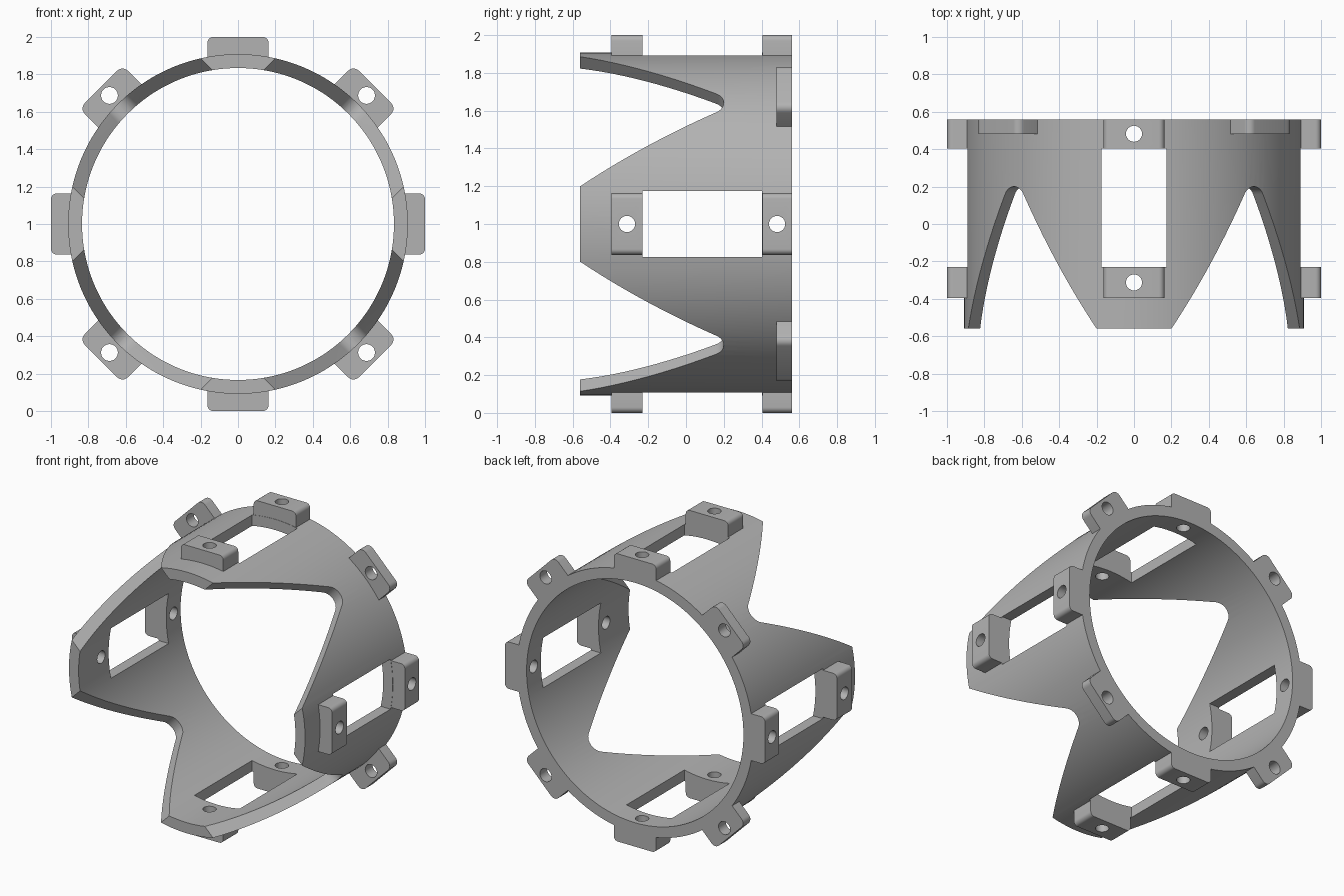
import bpy, bmesh, math
from mathutils import Matrix, Vector

cube = bpy.data.objects.get("Cube")
if cube:
    bpy.data.objects.remove(cube, do_unlink=True)

OUTER, INNER, HALF = 0.908, 0.834, 0.56
HOLE = 0.043

grey = bpy.data.materials.new("light_grey")
grey.use_nodes = True
colour = (0.45, 0.45, 0.45, 1)
grey.diffuse_color = colour
grey.node_tree.nodes["Principled BSDF"].inputs["Base Color"].default_value = colour


def arc(cu, cv, r, a0, a1, n):
    """Points on an arc, angles in degrees."""
    return [(cu + r * math.cos(math.radians(a0 + (a1 - a0) * i / n)),
             cv + r * math.sin(math.radians(a0 + (a1 - a0) * i / n))) for i in range(n + 1)]


def circle(cu, cv, r, n):
    return arc(cu, cv, r, 0, 360, n)[:-1]


def prism(name, outline, start, end, along, turn=0):
    """Extrude an outline along the ring axis (y) or radially (z), then turn it round the ring."""
    bm = bmesh.new()
    if along == "y":
        pts = [Vector((u, start, v)) for u, v in outline]
        depth = Vector((0, end - start, 0))
    else:
        pts = [Vector((u, v, start)) for u, v in outline]
        depth = Vector((0, 0, end - start))
    face = bm.faces.new([bm.verts.new(p) for p in pts])
    top = bmesh.ops.extrude_face_region(bm, geom=[face])["geom"]
    bmesh.ops.translate(bm, vec=depth, verts=[g for g in top if isinstance(g, bmesh.types.BMVert)])
    bmesh.ops.recalc_face_normals(bm, faces=bm.faces)
    bm.transform(Matrix.Translation((0, 0, 1)) @ Matrix.Rotation(math.radians(turn), 4, "Y"))
    mesh = bpy.data.meshes.new(name)
    bm.to_mesh(mesh)
    bm.free()
    mesh.materials.append(grey)
    obj = bpy.data.objects.new(name, mesh)
    bpy.context.collection.objects.link(obj)
    return obj


def cut(obj, *shape):
    """Subtract a prism and bake the result."""
    cutter = prism("cutter", *shape)
    mod = obj.modifiers.new("cut", "BOOLEAN")
    mod.operation, mod.solver, mod.object = "DIFFERENCE", "EXACT", cutter
    graph = bpy.context.evaluated_depsgraph_get()
    mesh = bpy.data.meshes.new_from_object(obj.evaluated_get(graph))
    obj.modifiers.clear()
    obj.data = mesh
    bpy.data.objects.remove(cutter, do_unlink=True)


def lug_outline(half, top, r):
    """Block with two rounded outer corners."""
    return ([(-half, 0.84), (half, 0.84)] + arc(half - r, top - r, r, 0, 90, 6)
            + arc(r - half, top - r, r, 90, 180, 6))


def rectangle(half, low, high):
    return [(-half, low), (half, low), (half, high), (-half, high)]


# Tubular body
body = prism("ring_body", circle(0, 0, OUTER, 144), -HALF, HALF, "y")
cut(body, circle(0, 0, INNER, 144), -1, 1, "y")

# Four rounded V notches on the diagonals
apex, radius, bottom = 0.28, 0.08, -0.7
spread = (apex - bottom) * math.tan(math.radians(30))
notch = [(-spread, bottom), (spread, bottom)] + arc(0, apex - 2 * radius, radius, 30, 150, 14)
for turn in (45, 135, 225, 315):
    cut(body, notch, 0.3, 1.2, "z", turn)

parts = [body]
seat = circle(0, 0, OUTER - 0.002, 144)
sides = {0: "top", 90: "left", 180: "bottom", 270: "right"}
for turn, side in sides.items():
    # Window and screw holes through the wall
    cut(body, rectangle(0.174, -0.23, 0.403), 0.5, 1.2, "z", turn)
    # Two radial lugs per finger
    for place, y0, y1 in (("front", -0.395, -0.23), ("back", 0.405, HALF)):
        hole = circle(0, (y0 + y1) / 2, HOLE, 24)
        cut(body, hole, 0.5, 1.2, "z", turn)
        lug = prism(f"{side}_{place}_lug", lug_outline(0.163, 1.0, 0.03), y0, y1, "y", turn)
        cut(lug, seat, -1, 1, "y")
        cut(lug, hole, 0.5, 1.2, "z", turn)
        parts.append(lug)

# Thin flange lugs on the diagonals at the back
for turn, side in {45: "upper_left", 135: "lower_left", 225: "lower_right", 315: "upper_right"}.items():
    lug = prism(f"{side}_flange_lug", lug_outline(0.163, 1.036, 0.04), 0.48, HALF, "y", turn)
    cut(lug, seat, -1, 1, "y")
    cut(lug, circle(0, 0.972, 0.045, 24), -1, 1, "y", turn)
    parts.append(lug)

# Smooth curved walls, keep edges crisp
bpy.ops.object.select_all(action="DESELECT")
for obj in parts:
    obj.select_set(True)
bpy.context.view_layer.objects.active = body
bpy.ops.object.shade_smooth_by_angle(angle=math.radians(30))
